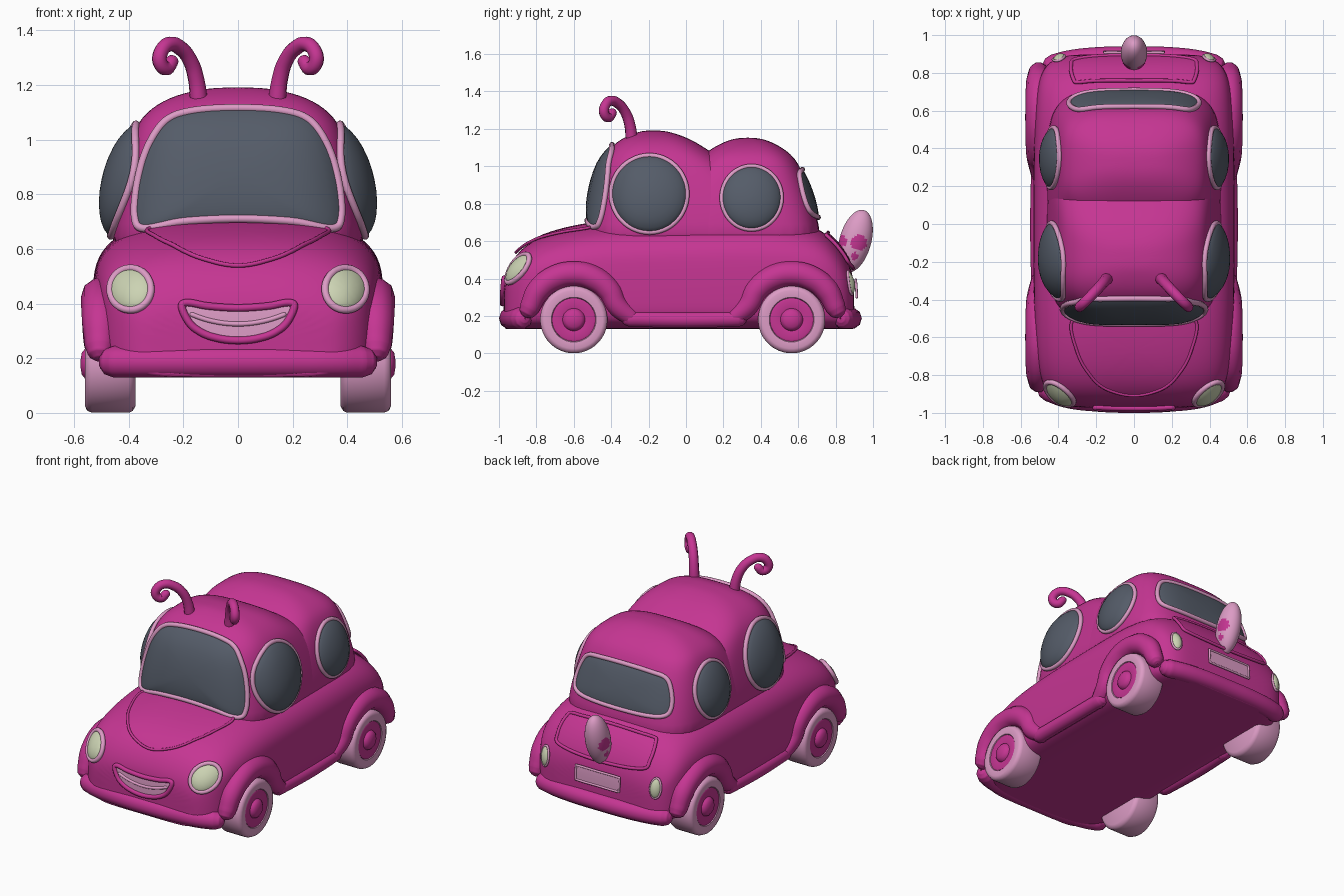
import bpy, bmesh, math
from math import sin, cos, pi
from mathutils import Vector, Matrix
from mathutils.bvhtree import BVHTree

cube = bpy.data.objects.get("Cube")
if cube:
    bpy.data.objects.remove(cube, do_unlink=True)


def material(name, rgb):
    m = bpy.data.materials.new(name)
    m.use_nodes = True
    col = (*rgb, 1.0)
    m.diffuse_color = col
    for n in m.node_tree.nodes:
        if n.type == 'BSDF_PRINCIPLED':
            n.inputs["Base Color"].default_value = col
    return m


MAGENTA = material("magenta_paint", (0.56, 0.036, 0.29))
PINK = material("light_pink", (0.72, 0.33, 0.56))
GLASS = material("dark_glass", (0.09, 0.107, 0.14))
CREAM = material("cream_lamp", (0.6, 0.65, 0.45))


def add_object(name, mesh, *mats):
    for m in mats:
        mesh.materials.append(m)
    for p in mesh.polygons:
        p.use_smooth = True
    mesh.set_sharp_from_angle(angle=math.radians(45))
    ob = bpy.data.objects.new(name, mesh)
    bpy.context.scene.collection.objects.link(ob)
    return ob


def loft(name, rings, mat, caps=(True, True), subsurf=0, facing=None):
    """Skin a list of closed rings that all have the same point count."""
    bm = bmesh.new()
    rows = [[bm.verts.new(p) for p in r] for r in rings]
    n = len(rows[0])
    for a, b in zip(rows, rows[1:]):
        for i in range(n):
            j = (i + 1) % n
            bm.faces.new((a[i], a[j], b[j], b[i]))
    if caps[0]:
        bm.faces.new(rows[0])
    if caps[1]:
        bm.faces.new(rows[-1])
    bmesh.ops.recalc_face_normals(bm, faces=bm.faces)
    if facing and sum(f.normal.dot(facing) for f in bm.faces) < 0:
        bmesh.ops.reverse_faces(bm, faces=bm.faces)
    mesh = bpy.data.meshes.new(name)
    bm.to_mesh(mesh)
    bm.free()
    ob = add_object(name, mesh, mat)
    if subsurf:
        mod = ob.modifiers.new("smooth", 'SUBSURF')
        mod.levels = mod.render_levels = subsurf
    return ob


def tube(name, pts, radius, mat, radii=None, closed=False):
    """Round tube along a smooth path, with rounded tips when open."""
    pts = [Vector(p) for p in pts]
    radii = list(radii or [1] * len(pts))
    if not closed:
        for end, nxt in ((0, 1), (-1, -2)):
            d = (pts[end] - pts[nxt]).normalized() * radius * radii[end]
            tips = [(pts[end] + d * k, radii[end] * r) for k, r in ((0.6, 0.8), (0.9, 0.44), (1, 0.05))]
            if end == 0:
                pts = [t[0] for t in tips[::-1]] + pts
                radii = [t[1] for t in tips[::-1]] + radii
            else:
                pts += [t[0] for t in tips]
                radii += [t[1] for t in tips]
    cu = bpy.data.curves.new(name, 'CURVE')
    cu.dimensions = '3D'
    cu.bevel_depth = radius
    cu.bevel_resolution = 3
    cu.resolution_u = 2 if closed else 6
    sp = cu.splines.new('BEZIER')
    sp.bezier_points.add(len(pts) - 1)
    sp.use_cyclic_u = closed
    for bp, p, r in zip(sp.bezier_points, pts, radii):
        bp.co, bp.radius = p, r
        bp.handle_left_type = bp.handle_right_type = 'AUTO'
    tmp = bpy.data.objects.new(name + "_path", cu)
    bpy.context.scene.collection.objects.link(tmp)
    bpy.context.view_layer.update()
    mesh = bpy.data.meshes.new_from_object(tmp.evaluated_get(bpy.context.evaluated_depsgraph_get()))
    bpy.data.objects.remove(tmp, do_unlink=True)
    mesh.materials.clear()
    return add_object(name, mesh, mat)


def power(v, n):
    return math.copysign(abs(v) ** (2 / n), v)


def angles(n):
    return [2 * pi * (i + 0.5) / n for i in range(n)]


def mirror(half):
    return half + [(-x, z) for x, z in reversed(half) if x > 0]


def smooth_loop(p, k=5):
    """Closed spline through the points."""
    out, n = [], len(p)
    for i in range(n):
        a, b, c, d = (Vector(p[(i + o) % n]) for o in (-1, 0, 1, 2))
        for s in range(k):
            t = s / k
            out.append(b + (c - a) * t / 2 + (a * 2 - b * 5 + c * 4 - d) * t * t / 2
                       + (b * 3 - a - c * 3 + d) * t ** 3 / 2)
    return out


def oval(cx, cz, rx, rz):
    return [(cx + rx * cos(t), cz + rz * sin(t)) for t in angles(16)]


VIEWS = {"front": (Vector((0, 1, 0)), lambda a, b: Vector((a, -3, b))),
         "back": (Vector((0, -1, 0)), lambda a, b: Vector((a, 3, b))),
         "left": (Vector((-1, 0, 0)), lambda a, b: Vector((3, a, b))),
         "right": (Vector((1, 0, 0)), lambda a, b: Vector((-3, a, b))),
         "top": (Vector((0, 0, -1)), lambda a, b: Vector((a, b, 3)))}


def patch(name, tree, side, outline, mat, rim=None, rim_r=0.012, lift=0.008, bulge=0.0):
    """Lay an outlined panel onto a surface, optionally domed and rimmed."""
    d, origin = VIEWS[side]
    loop = smooth_loop(outline)
    mid = sum(loop, Vector((0, 0))) / len(loop)
    rings = []
    for s in (0.03, 0.2, 0.4, 0.6, 0.75, 0.88, 0.96, 1.0):
        ring = []
        for p in loop:
            o = origin(*(mid + (p - mid) * s))
            loc, nor, _, _ = tree.ray_cast(o, d)
            if loc is None:
                loc, nor, _, _ = tree.find_nearest(o + d * 2.4)
            ring.append(loc + nor * lift - d * bulge * (1 - s * s) ** 0.6)
        rings.append(ring)
    loft(name, rings, mat, caps=(True, False), facing=-d)
    if rim:
        tube(name + "_rim", rings[-1], rim_r, rim, closed=True)


# Lower body: sections along y as (y, half width, top)
sections = [(-.975, .3, .36), (-.96, .38, .44), (-.91, .45, .53), (-.83, .495, .6),
            (-.7, .52, .652), (-.5, .53, .695), (-.25, .535, .71), (.25, .535, .72), (.5, .53, .72),
            (.7, .52, .68), (.8, .495, .6), (.86, .45, .51), (.89, .38, .43), (.9, .28, .35)]
rings = []
for y, w, top in sections:
    h = (top - 0.13) / 2
    rings.append([(w * power(cos(t), 3 if sin(t) > 0 else 7), y,
                   0.13 + h + h * power(sin(t), 3 if sin(t) > 0 else 7)) for t in angles(32)])
body = loft("lower_body", rings, MAGENTA, subsurf=2)


# Twin-domed cabin: layers as (z, front y, back y, half width)
def dome(name, layers):
    out = []
    for i, (z, y0, y1, w) in enumerate(layers):
        n = 4.4 - 1.9 * i / (len(layers) - 1)
        out.append([(w * power(cos(t), n), (y0 + y1) / 2 + (y1 - y0) / 2 * power(sin(t), n), z)
                    for t in angles(32)])
    return loft(name, out, MAGENTA, subsurf=2)


front_dome = dome("front_cabin_dome", [(.5, -.535, .5, .475), (.7, -.525, .48, .46), (.85, -.508, .42, .432),
                  (1, -.47, .25, .397), (1.08, -.425, .13, .36), (1.145, -.355, .03, .28),
                  (1.18, -.27, -.07, .17), (1.192, -.22, -.13, .07)])
rear_dome = dome("rear_cabin_dome", [(.5, -.3, .745, .475), (.7, -.2, .71, .46), (.85, -.1, .668, .432),
                 (1, .03, .612, .395), (1.065, .09, .565, .355), (1.115, .17, .49, .27),
                 (1.145, .24, .42, .17), (1.153, .3, .36, .07)])

bpy.context.view_layer.update()
deps = bpy.context.evaluated_depsgraph_get()
body_t, front_t, rear_t = (BVHTree.FromObject(o, deps) for o in (body, front_dome, rear_dome))

# Windows
patch("windshield", front_t, "front", mirror([(0, .71), (.2, .7), (.34, .675), (.372, .72), (.362, .84),
      (.325, .97), (.26, 1.065), (.16, 1.1), (0, 1.11)]), GLASS, PINK, .015, bulge=.018)
patch("rear_window", rear_t, "back", mirror([(0, .725), (.2, .73), (.31, .745), (.34, .79), (.325, .88),
      (.28, .955), (.18, .975), (0, .98)]), GLASS, PINK, .014, bulge=.012)
for side in ("left", "right"):
    patch(side + "_front_window", front_t, side, oval(-.195, .85, .2, .203), GLASS, PINK, .014, bulge=.065)
    patch(side + "_rear_window", rear_t, side, oval(.35, .83, .158, .167), GLASS, PINK, .013, bulge=.055)

# Hood, trunk lid, number plate
patch("hood_panel", body_t, "top", mirror([(0, -.5), (.26, -.5), (.33, -.53), (.3, -.67), (.25, -.77),
      (.16, -.86), (0, -.9)]), MAGENTA, MAGENTA, .008, lift=.012)
patch("trunk_lid", body_t, "back", mirror([(0, .635), (.27, .625), (.32, .6), (.33, .52), (.29, .47),
      (0, .45)]), MAGENTA, MAGENTA, .01, lift=.014)
patch("number_plate", body_t, "back", mirror([(0, .39), (.14, .39), (.155, .38), (.155, .31), (.14, .3),
      (0, .3)]), PINK, PINK, .007, lift=.014)

# Smiling mouth with a tooth line
patch("mouth", body_t, "front", mirror([(0, .383), (.11, .39), (.185, .402), (.205, .385), (.17, .32),
      (.1, .28), (0, .265)]), PINK, MAGENTA, .014, lift=.008)
tooth = []
for i in range(9):
    x = (i - 4) * 0.042
    loc, nor, _, _ = body_t.ray_cast(Vector((x, -3, .325 + 1.2 * x * x)), Vector((0, 1, 0)))
    tooth.append(loc + nor * .008)
tube("tooth_line", tooth, .009, PINK)

# Wheel, revolved from a profile of (x, radius)
TIRE = [(.375, .01), (.375, .155), (.385, .173), (.4, .18), (.535, .18), (.553, .172), (.56, .155),
        (.556, .12), (.54, .112)]
HUB = [(.53, .118), (.552, .116), (.556, .106), (.548, .06), (.56, .055), (.572, .04), (.577, .01)]

for s, side in ((1, "left"), (-1, "right")):
    patch(side + "_headlight", body_t, "front", oval(s * .39, .45, .072, .074), CREAM, PINK, .014, bulge=.022)
    patch(side + "_tail_light", body_t, "back", oval(s * .395, .375, .03, .06), CREAM, PINK, .007, bulge=.018)
    for c, end, inward in ((-.6, "front", 1), (.565, "rear", -1)):
        for part, profile, mat in (("tire", TIRE, PINK), ("hub", HUB, MAGENTA)):
            loft(f"{side}_{end}_{part}", [[(s * x, c + r * cos(t), .18 + r * sin(t)) for t in angles(40)]
                                          for x, r in profile], mat)
        # Fender arch flowing into the sill
        arc = [math.radians(a) for a in (165, 140, 115, 90, 65, 40, 18)]
        path = [(s * .505, c + inward * .245 * cos(a), .18 + .245 * sin(a)) for a in arc]
        path.append((s * .495, c + inward * .31, .19))
        tube(f"{side}_{end}_fender", path, .07, MAGENTA, [.8, .95, 1, 1, 1, .95, .85, .7])
    tube(side + "_sill", [(s * .5, -.3, .185), (s * .505, 0, .18), (s * .5, .28, .185)], .045, MAGENTA)
    # Curled antenna
    feeler = [(.143, -.29, 1.14), (.153, -.3, 1.22), (.175, -.325, 1.29), (.213, -.365, 1.337),
              (.252, -.405, 1.35), (.28, -.432, 1.325), (.286, -.438, 1.285), (.262, -.414, 1.262),
              (.243, -.395, 1.285)]
    tube(side + "_antenna", [(s * x, y, z) for x, y, z in feeler], .03, MAGENTA,
         [1.1, 1, .95, .92, .9, .9, .9, .9, .85])


# Bumpers
def bumper(name, half, r):
    pts = [(-x, y) for x, y in half] + [p for p in half[::-1] if p[0] > 0]
    tube(name, [(x, y, .187) for x, y in pts], r, MAGENTA)


bumper("front_bumper", [(.45, -.88), (.36, -.912), (.2, -.933), (0, -.94)], .06)
bumper("rear_bumper", [(.425, .84), (.35, .86), (.2, .878), (0, .882)], .058)

# Tilted egg-shaped tail with painted side spots
bm = bmesh.new()
bmesh.ops.create_uvsphere(bm, u_segments=48, v_segments=40, radius=1)
bmesh.ops.transform(bm, verts=bm.verts, matrix=Matrix.Translation((0, .905, .6))
                    @ Matrix.Rotation(-.27, 4, 'X') @ Matrix.Diagonal((.07, .085, .172, 1)))
for f in bm.faces:
    p = f.calc_center_median()
    spots = ((.925, .59, .042), (.83, .6, .03), (.9, .52, .02))
    if abs(p.x) > .02 and any(math.hypot(p.y - y, p.z - z) < r for y, z, r in spots):
        f.material_index = 1
mesh = bpy.data.meshes.new("tail")
bm.to_mesh(mesh)
bm.free()
add_object("tail", mesh, PINK, MAGENTA)
